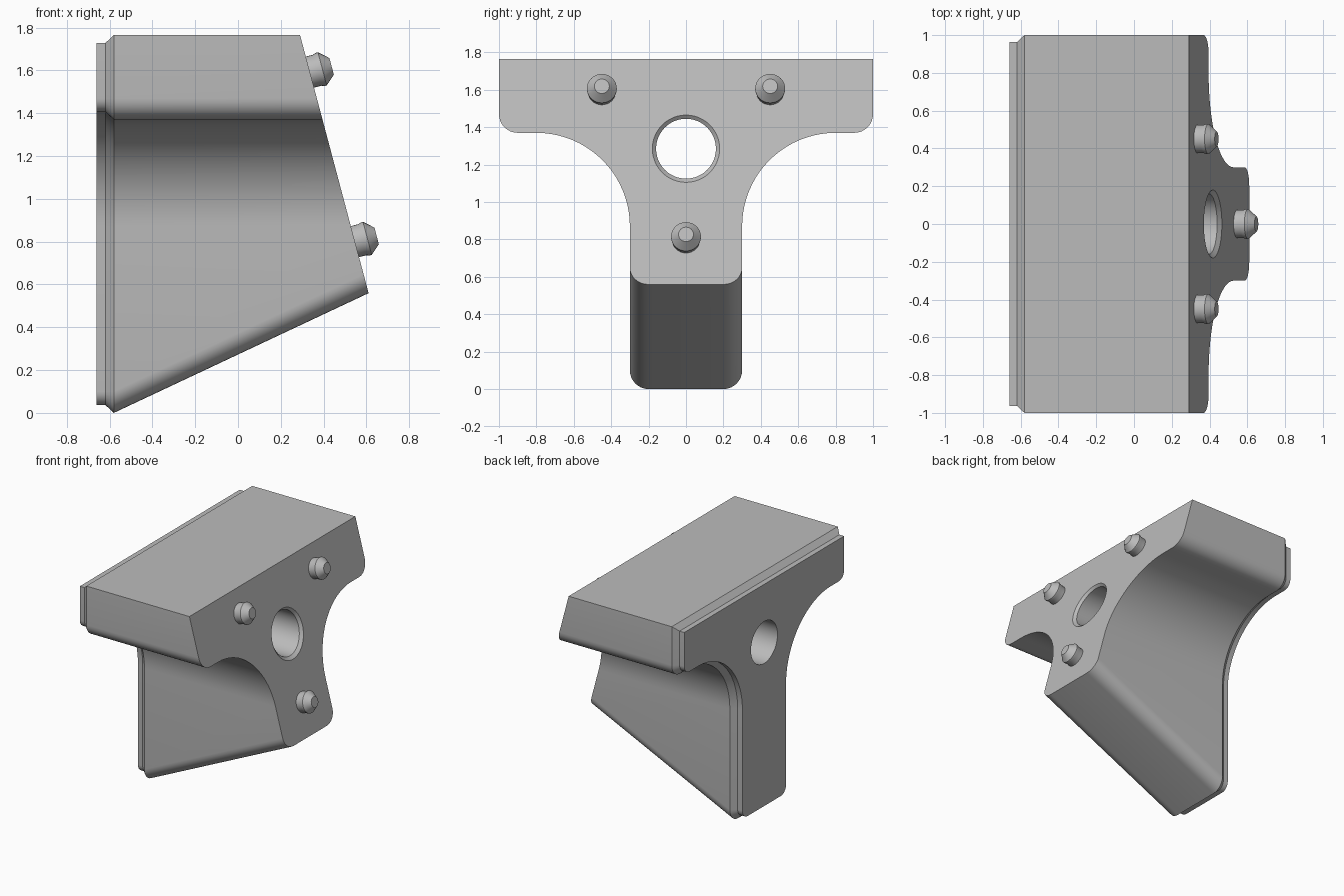
import bpy, bmesh
from math import cos, sin, pi, radians, atan
from mathutils import Vector, Matrix

cube = bpy.data.objects.get("Cube")
if cube:
    bpy.data.objects.remove(cube, do_unlink=True)

grey = bpy.data.materials.new("plain grey")
grey.use_nodes = True
COLOUR = (0.5, 0.5, 0.5, 1)
grey.diffuse_color = COLOUR
grey.node_tree.nodes["Principled BSDF"].inputs["Base Color"].default_value = COLOUR

TOP, BACK, LEAN = 1.765, -0.58, 0.2656   # LEAN: x gained per unit of drop on the front face
RISE = 0.47                              # slope of the underside
HOLE_Z = 1.285


def face_x(z):
    return 0.29 + (TOP - z) * LEAN


def loft(name, rings):
    bm = bmesh.new()
    loops = [[bm.verts.new(p) for p in ring] for ring in rings]
    n = len(loops[0])
    for a, b in zip(loops, loops[1:]):
        for i in range(n):
            j = (i + 1) % n
            bm.faces.new((a[i], a[j], b[j], b[i]))
    bm.faces.new(loops[0])
    bm.faces.new(loops[-1])
    bmesh.ops.recalc_face_normals(bm, faces=bm.faces)
    mesh = bpy.data.meshes.new(name)
    bm.to_mesh(mesh)
    bm.free()
    mesh.materials.append(grey)
    obj = bpy.data.objects.new(name, mesh)
    bpy.context.collection.objects.link(obj)
    return obj


def smooth(obj):
    bpy.ops.object.select_all(action='DESELECT')
    obj.select_set(True)
    bpy.context.view_layer.objects.active = obj
    bpy.ops.object.shade_smooth_by_angle(angle=radians(30))


def arc(cy, cz, r, start, end, steps):
    angles = [radians(start + (end - start) * i / steps) for i in range(steps + 1)]
    return [(cy + r * cos(a), cz + r * sin(a)) for a in angles]


def outline(inset):
    # T outline: square top, rounded wing tip, concave sweep, rounded foot
    half = [(1 - inset, TOP - inset)]
    half += arc(0.9, 1.47, 0.1 - inset, 0, -90, 8)
    half += arc(0.8, 0.87, 0.5 + inset, 90, 180, 20)
    half += arc(0.2, 0.1, 0.1 - inset, 0, -90, 8)
    return half + [(-y, z) for y, z in reversed(half)]


def front_point(y, z):
    # The foot follows the sloping underside; the rest runs straight forward
    if z < 0.11:
        x = (face_x(z) - LEAN * RISE * -BACK) / (1 + LEAN * RISE)
        z += RISE * (x - BACK)
    return face_x(z), y, z


# Main bracket with a stepped, bevelled rear plate
small, full = outline(0.037), outline(0)
body = loft("bracket_body", [
    [(-0.66, y, z) for y, z in small],
    [(-0.62, y, z) for y, z in small],
    [(BACK, y, z) for y, z in full],
    [front_point(y, z) for y, z in full]])


# Through hole with a countersunk front rim
def hole_ring(radius, shift, flat_x=None):
    pts = arc(0, HOLE_Z, radius, 0, 360, 48)[:-1]
    return [(face_x(z) + shift if flat_x is None else flat_x, y, z) for y, z in pts]


cutter = loft("hole_cutter", [hole_ring(0.16, 0, -0.9), hole_ring(0.16, -0.02),
                              hole_ring(0.18, 0), hole_ring(0.18, 0.1)])
cutter.hide_render = True
cut = body.modifiers.new("hole", 'BOOLEAN')
cut.object = cutter
cut.solver = 'EXACT'
bpy.context.view_layer.objects.active = body
bpy.ops.object.modifier_apply(modifier=cut.name)
bpy.data.objects.remove(cutter, do_unlink=True)
smooth(body)

# Locating pegs square to the leaning front face: (distance, radius)
PEG = [(-0.03, 0.075), (0.035, 0.075), (0.05, 0.08), (0.06, 0.08), (0.105, 0.04)]
tilt = Matrix.Rotation(-atan(LEAN), 3, 'Y')
for name, y, z in [("left_peg", 0.45, 1.592), ("right_peg", -0.45, 1.592), ("lower_peg", 0, 0.80)]:
    base = Vector((face_x(z), y, z))
    rings = [[base + tilt @ Vector((d, r * cos(k * pi / 16), r * sin(k * pi / 16)))
              for k in range(32)] for d, r in PEG]
    smooth(loft(name, rings))
